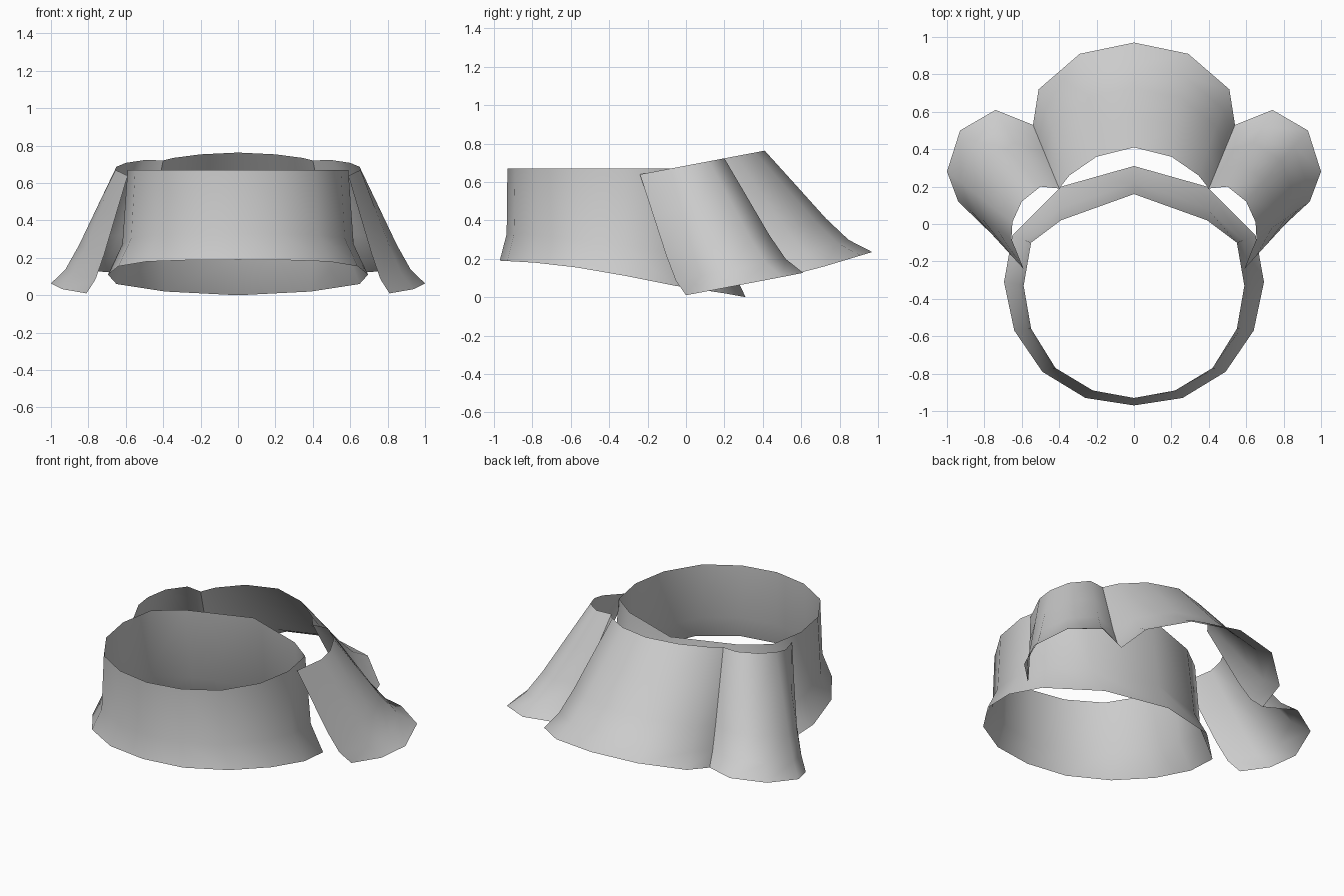
import bpy, bmesh
from mathutils import Vector

if "Cube" in bpy.data.objects:
    bpy.data.objects.remove(bpy.data.objects["Cube"])


def mirrored(half, closed):
    """Half outline (x >= 0, starting on the centre line) to a full outline."""
    end = -1 if closed else None
    other = [Vector((-p.x, p.y, p.z)) for p in half[1:end]]
    return other[::-1] + half


def sheet(name, rows, closed, angle):
    """Skin a list of equal-length outlines."""
    bm = bmesh.new()
    grid = [[bm.verts.new(p) for p in row] for row in rows]
    n = len(rows[0])
    for a, b in zip(grid, grid[1:]):
        for i in range(n if closed else n - 1):
            j = (i + 1) % n
            bm.faces.new((a[i], b[i], b[j], a[j]))
    bmesh.ops.recalc_face_normals(bm, faces=bm.faces)
    me = bpy.data.meshes.new(name)
    bm.to_mesh(me)
    bm.free()
    ob = bpy.data.objects.new(name, me)
    bpy.context.collection.objects.link(ob)
    bpy.ops.object.select_all(action='DESELECT')
    bpy.context.view_layer.objects.active = ob
    ob.select_set(True)
    bpy.ops.object.shade_smooth_by_angle(angle=angle)
    return ob


def blend(a, b, h, v):
    """Move from outline a to b by h horizontally and v vertically."""
    return Vector((a.x + (b.x - a.x) * h, a.y + (b.y - a.y) * h, a.z + (b.z - a.z) * v))


# Closed collar band: level top rim, flared lower rim dropping to the back
rim = [(0, -.93), (.22, -.89), (.42, -.77), (.55, -.56), (.59, -.33), (.55, -.10), (.39, .02), (0, .16)]
hem = [(0, -.97, .19), (.26, -.93, .188), (.49, -.79, .18), (.64, -.57, .155), (.695, -.31, .11),
       (.65, -.06, .06), (.39, .20, .02), (0, .31, 0)]
top = [Vector((x, y, .67)) for x, y in rim]
low = [Vector(p) for p in hem]
mid = [blend(a, b, .1 + .3 * i / 7, .71) for i, (a, b) in enumerate(zip(top, low))]
sheet("collar_band", [mirrored(r, True) for r in (top, mid, low)], True, 1.0)

# Three-lobed cape open at the front, flaring out towards its hem
neck = [(0, .41), (.20, .36), (.345, .26), (.40, .19), (.50, .20), (.60, .12), (.65, .01), (.655, -.08), (.59, -.24)]
edge = [(0, .97), (.29, .91), (.51, .72), (.54, .53), (.74, .61), (.93, .50), (1.0, .28), (.94, .12), (.81, 0)]
top = [Vector((x, y, .685 + .19 * y)) for x, y in neck]
low = [Vector((x, y, .01 + .19 * y + .11 * max(0, y - .6))) for x, y in edge]
profile = [(0, 0), (.29, .34), (.57, .67), (.78, .88), (1, 1)]
rows = [mirrored([blend(a, b, h, v) for a, b in zip(top, low)], False) for h, v in profile]
sheet("cape", rows, False, 1.0)
